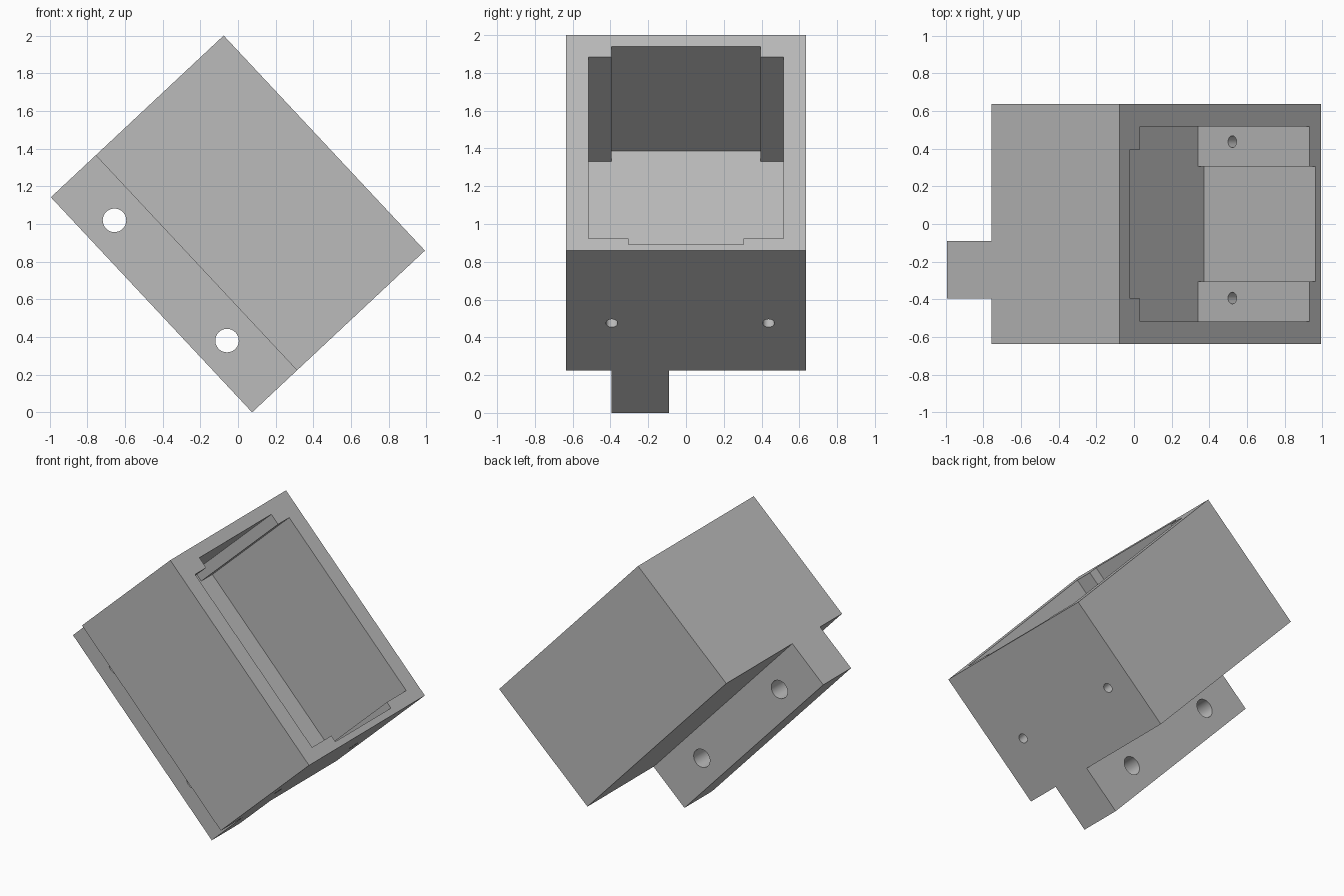
import bpy
import bmesh
from math import cos, sin, pi, radians
from mathutils import Vector, Matrix

if "Cube" in bpy.data.objects:
    bpy.data.objects.remove(bpy.data.objects["Cube"], do_unlink=True)

grey = bpy.data.materials.new("plain grey")
grey.use_nodes = True
colour = (0.5, 0.5, 0.5, 1)
grey.diffuse_color = colour
grey.node_tree.nodes["Principled BSDF"].inputs["Base Color"].default_value = colour

# Housing frame: x along the open face, z out of it, open face at z = 0
LENGTH, HALF_WIDTH, BOX_DEPTH, FULL_DEPTH = 1.563, 0.636, 0.93, 1.256
TILT = Matrix.Translation((-0.076, 0, 2)) @ Matrix.Rotation(radians(46.9), 4, "Y")


def prism(name, profile, axis, start, end):
    """Extrude a 2D profile along an axis; the profile uses the other two axes in order."""
    bm = bmesh.new()
    verts = []
    for a, b in profile:
        co = [a, b]
        co.insert(axis, start)
        verts.append(bm.verts.new(co))
    face = bm.faces.new(verts)
    move = Vector((0, 0, 0))
    move[axis] = end - start
    out = bmesh.ops.extrude_face_region(bm, geom=[face])
    tops = [g for g in out["geom"] if isinstance(g, bmesh.types.BMVert)]
    bmesh.ops.translate(bm, verts=tops, vec=move)
    bmesh.ops.recalc_face_normals(bm, faces=bm.faces)
    mesh = bpy.data.meshes.new(name)
    bm.to_mesh(mesh)
    bm.free()
    mesh.materials.append(grey)
    obj = bpy.data.objects.new(name, mesh)
    obj.matrix_world = TILT
    bpy.context.collection.objects.link(obj)
    return obj


def circle(a, b, radius, sides=32):
    return [(a + radius * cos(2 * pi * i / sides), b + radius * sin(2 * pi * i / sides))
            for i in range(sides)]


# Housing with the mounting tab, as one end profile in y and z
tab_right, tab_left = -0.395, -0.09
housing = prism("housing", [
    (-HALF_WIDTH, 0), (HALF_WIDTH, 0), (HALF_WIDTH, -BOX_DEPTH), (tab_left, -BOX_DEPTH),
    (tab_left, -FULL_DEPTH), (tab_right, -FULL_DEPTH), (tab_right, -BOX_DEPTH),
    (-HALF_WIDTH, -BOX_DEPTH)], 0, 0, LENGTH)

# Pocket with a shallow step at each end
half = [(0.082, 0.395), (0.158, 0.395), (0.158, 0.517),
        (1.475, 0.517), (1.475, 0.305), (1.52, 0.305)]
pocket = half + [(x, -y) for x, y in reversed(half)]
cutters = [prism("pocket_cutter", pocket, 2, -0.81, 0.1)]

# Screw holes through the lower end wall
for y in (-0.393, 0.437):
    cutters.append(prism("screw_hole_cutter", circle(y, -0.562, 0.031), 0, 1.4, 1.7))

# Mounting holes across the tab
for x in (0.32, 1.194):
    cutters.append(prism("mounting_hole_cutter", circle(x, -1.093, 0.0625), 1, -0.5, 0))

bpy.context.view_layer.objects.active = housing
for cutter in cutters:
    cutter.hide_render = True
    cut = housing.modifiers.new("cut", "BOOLEAN")
    cut.operation = "DIFFERENCE"
    cut.solver = "EXACT"
    cut.object = cutter
    bpy.ops.object.modifier_apply(modifier=cut.name)
    bpy.data.objects.remove(cutter, do_unlink=True)

# Round holes smooth, edges sharp
bpy.ops.object.select_all(action="DESELECT")
housing.select_set(True)
bpy.ops.object.shade_smooth_by_angle(angle=radians(30))
